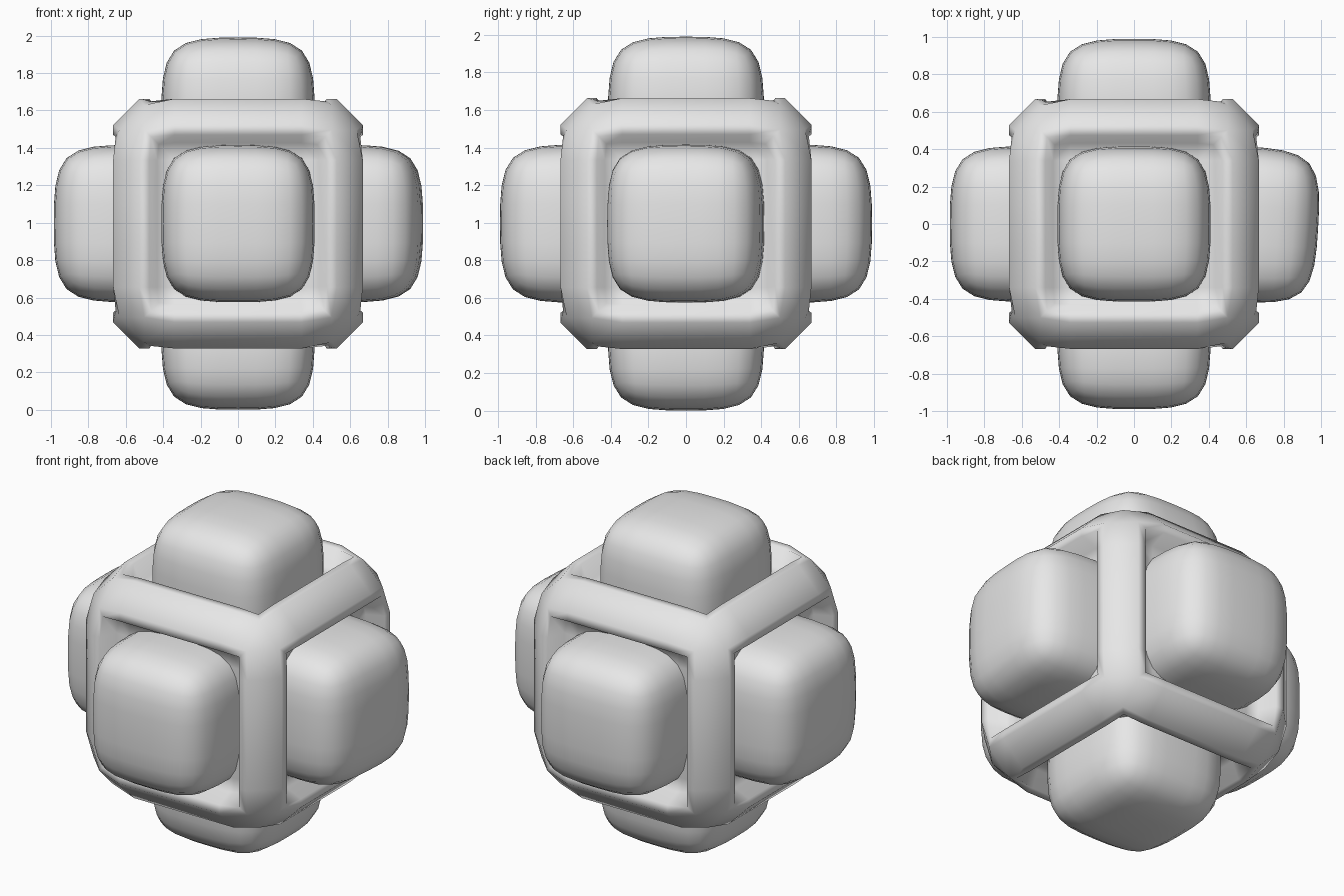
import bpy
import bmesh
from math import radians
from mathutils import Matrix, Vector

cube = bpy.data.objects.get("Cube")
if cube:
    bpy.data.objects.remove(cube, do_unlink=True)

CENTRE = Vector((0, 0, 0.995))

grey = bpy.data.materials.new("light_grey")
grey.use_nodes = True
grey.diffuse_color = (0.8, 0.8, 0.8, 1)
grey.node_tree.nodes["Principled BSDF"].inputs["Base Color"].default_value = (0.8, 0.8, 0.8, 1)


def finish(name, bm):
    bmesh.ops.recalc_face_normals(bm, faces=bm.faces)
    for f in bm.faces:
        f.smooth = True
    mesh = bpy.data.meshes.new(name)
    bm.to_mesh(mesh)
    bm.free()
    mesh.materials.append(grey)
    obj = bpy.data.objects.new(name, mesh)
    bpy.context.collection.objects.link(obj)
    obj.location = CENTRE
    return obj


# Chamfered cube frame with a shallow sunken panel on every side
bm = bmesh.new()
bmesh.ops.create_cube(bm, size=1.335)
bmesh.ops.bevel(bm, geom=bm.edges[:], offset=0.14, segments=1, affect='EDGES')
panels = [f for f in bm.faces if max(abs(c) for c in f.normal) > 0.99]
bmesh.ops.inset_individual(bm, faces=panels, thickness=0.075)
bmesh.ops.inset_individual(bm, faces=panels, thickness=0.06, depth=-0.1)

# Loops across the beams, so that only the corners are blunted
for axis in range(3):
    for side in (-0.34, 0.34):
        normal = Vector((0, 0, 0))
        normal[axis] = 1
        bmesh.ops.bisect_plane(bm, geom=bm.verts[:] + bm.edges[:] + bm.faces[:],
                               plane_co=normal * side, plane_no=normal)
for v in bm.verts:
    nearest = min(abs(c) for c in v.co)
    if nearest > 0.5:
        v.co *= 0.95
    elif nearest > 0.43:
        v.co *= 0.98
finish("frame", bm)


# Soft, rounded knob seated in each panel
def knob(name, direction, tilt=0):
    bm = bmesh.new()
    bmesh.ops.create_cube(bm, size=1)
    bmesh.ops.subdivide_edges(bm, edges=bm.edges[:], cuts=1, use_grid_fill=True)
    bmesh.ops.scale(bm, vec=(0.82, 0.83, 0.84), verts=bm.verts)
    bmesh.ops.rotate(bm, cent=(0, 0, 0),
                     matrix=Matrix.Rotation(radians(tilt), 3, 'Z'), verts=bm.verts)
    bmesh.ops.translate(bm, vec=Vector(direction) * 0.575, verts=bm.verts)
    obj = finish(name, bm)
    soften = obj.modifiers.new("soften", 'SUBSURF')
    soften.levels = soften.render_levels = 2


knob("front_knob", (0, -1, 0))
knob("back_knob", (0, 1, 0))
knob("right_knob", (-1, 0, 0))
knob("left_knob", (1, 0, 0), tilt=-3.5)
knob("top_knob", (0, 0, 1))
knob("bottom_knob", (0, 0, -1))
